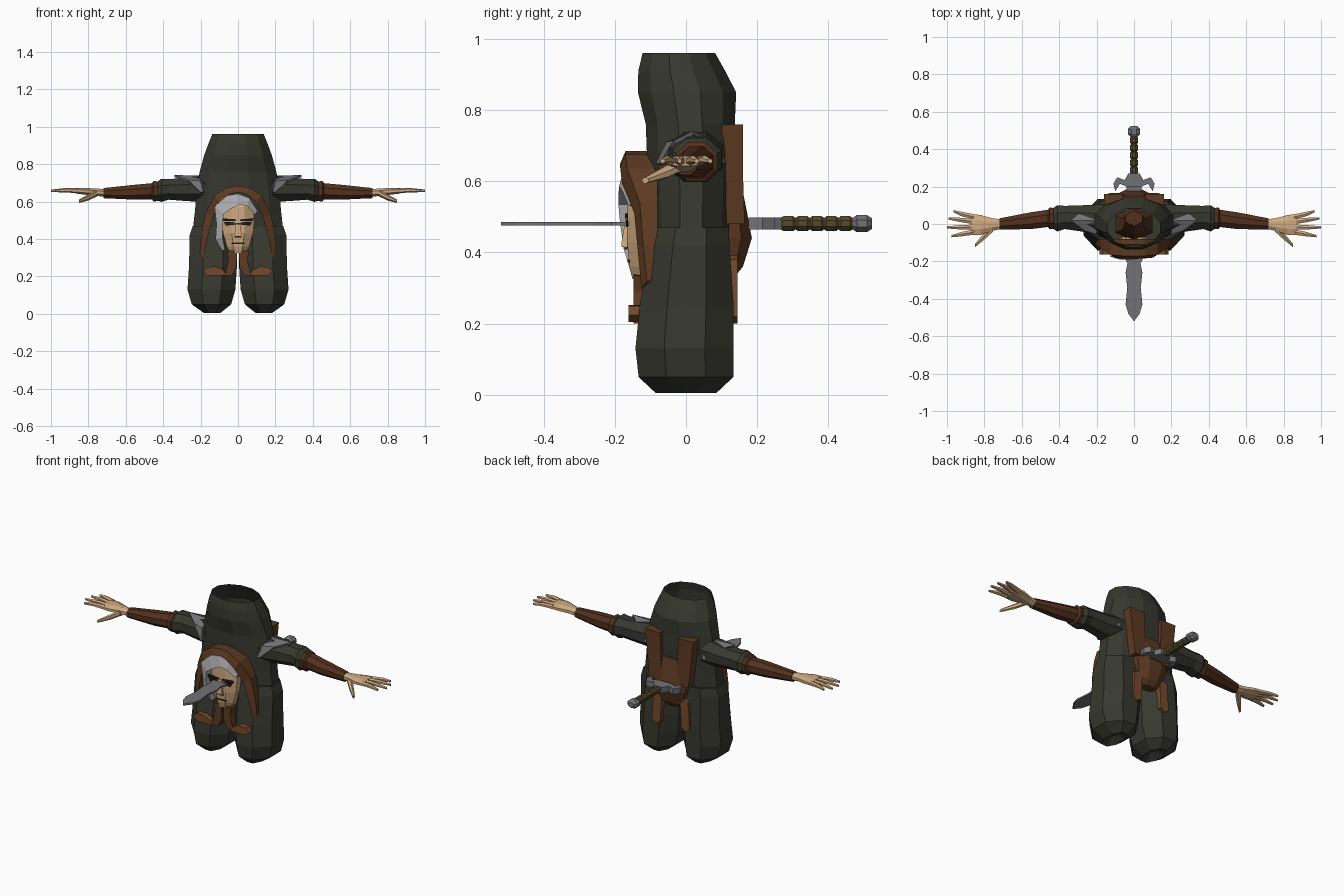
import bpy, bmesh, math
from mathutils import Vector


def material(name, *rgb):
    m = bpy.data.materials.new(name)
    m.diffuse_color = (*rgb, 1)
    return m


CLOTH = material("dark green cloth", .038, .04, .028)
HOOD = material("brown hood cloth", .11, .042, .016)
BRACER = material("dark brown leather", .085, .03, .013)
LEATHER = material("light brown leather", .18, .068, .025)
SKIN = material("skin", .62, .40, .22)
HAIR = material("pale grey hair", .42, .42, .44)
METAL = material("grey metal", .17, .17, .18)
GRIP = material("olive grip", .09, .068, .022)
DARK = material("near black", .015, .012, .01)


def finish(name, bm, mat):
    bmesh.ops.recalc_face_normals(bm, faces=bm.faces)
    me = bpy.data.meshes.new(name)
    bm.to_mesh(me)
    bm.free()
    me.materials.append(mat)
    ob = bpy.data.objects.new(name, me)
    bpy.context.collection.objects.link(ob)
    return ob


def skin_rings(name, rings, mat, cap0=True, cap1=True):
    """Bridge a list of equal point rings."""
    bm = bmesh.new()
    vs = [[bm.verts.new(p) for p in r] for r in rings]
    n = len(vs[0])
    for a, b in zip(vs, vs[1:]):
        for i in range(n):
            bm.faces.new((a[i], a[(i + 1) % n], b[(i + 1) % n], b[i]))
    if cap0:
        bm.faces.new(vs[0])
    if cap1:
        bm.faces.new(vs[-1])
    return finish(name, bm, mat)


def loft(name, rows, mat, axis="z", n=8, s=1, cap0=True, cap1=True):
    """Rows are x, y, z, radius a, radius b, measured across the axis."""
    a, b = {"z": ((1, 0, 0), (0, 1, 0)), "x": ((0, 1, 0), (0, 0, 1)),
            "y": ((1, 0, 0), (0, 0, 1))}[axis]
    a, b = Vector(a), Vector(b)
    rings = []
    for x, y, z, ra, rb in rows:
        ring = []
        for i in range(n):
            t = 2 * math.pi * (i + .5) / n
            k = 1 / math.cos(math.pi / n)
            p = Vector((x, y, z)) + a * ra * k * math.cos(t) + b * rb * k * math.sin(t)
            ring.append((p.x * s, p.y, p.z))
        rings.append(ring)
    return skin_rings(name, rings, mat, cap0, cap1)


def plate(name, pts, mat, lo, hi, flat="y", s=1):
    """Extrude an outline drawn in xz (flat y) or xy (flat z)."""
    def put(p, d):
        return (p[0] * s, d, p[1]) if flat == "y" else (p[0] * s, p[1], d)
    return skin_rings(name, [[put(p, lo) for p in pts], [put(p, hi) for p in pts]], mat)


def band(name, rows, mat, back):
    """Arched band; rows are outer x, z, inner x, z and front y."""
    return skin_rings(name, [[(a, back, b), (a, f + .015, b), (c, f, d), (c, back, d)]
                             for a, b, c, d, f in rows], mat)


# Open-topped torso
loft("torso", [(0, .015, .42, .245, .115), (0, .015, .55, .23, .12), (0, .015, .68, .22, .125),
               (0, .012, .76, .205, .125), (0, .003, .85, .18, .138), (0, -.012, .91, .158, .122),
               (0, -.02, .96, .138, .102)], CLOTH, n=12, cap0=False, cap1=False)
loft("inner_collar", [(0, 0, .60, .10, .08), (0, 0, .70, .06, .05), (0, .03, .78, .045, .035)], BRACER, n=6)

for s, side in ((-1, "left"), (1, "right")):
    # Leg
    loft(f"{side}_leg", [(.126, .015, .47, .116, .105), (.13, .01, .42, .128, .112),
                         (.134, .002, .25, .128, .132), (.142, -.004, .13, .128, .138),
                         (.142, 0, .05, .105, .133), (.138, 0, .005, .045, .085),
                         (.138, 0, .035, .01, .02)], CLOTH, s=s)
    # Sleeve, cuff and bracer
    loft(f"{side}_sleeve", [(.15, .02, .67, .085, .075), (.28, .03, .665, .07, .062),
                            (.37, .035, .665, .062, .055), (.41, .03, .66, .07, .062),
                            (.44, .03, .655, .05, .045)], CLOTH, "x", 8, s)
    loft(f"{side}_bracer", [(.425, .03, .655, .055, .052), (.452, .03, .655, .058, .055),
                            (.46, .03, .655, .046, .043), (.55, .018, .65, .045, .04),
                            (.72, 0, .645, .03, .027)], BRACER, "x", 8, s)
    # Hand and spread fingers
    loft(f"{side}_palm", [(.70, 0, .645, .024, .02), (.76, -.003, .65, .034, .02),
                          (.82, -.005, .655, .053, .018), (.87, -.003, .657, .056, .014)],
         SKIN, "x", 8, s)
    for i, (y0, x1, y1) in enumerate(((.038, .965, .068), (.012, .993, .03),
                                      (-.017, 1, -.018), (-.043, .975, -.065))):
        loft(f"{side}_finger_{i}", [(.855, y0, .657, .014, .012),
                                    (.92, (y0 + y1) / 2, .661, .012, .010),
                                    (x1, y1, .657, .006, .006)], SKIN, "x", 6, s)
    loft(f"{side}_thumb", [(.755, -.02, .645, .022, .016), (.80, -.065, .622, .018, .014),
                           (.85, -.115, .602, .009, .008)], SKIN, "x", 6, s)
    # Pointed shoulder guard
    bm = bmesh.new()
    arch = [(.185, -.085, .65), (.20, -.055, .71), (.205, .02, .738), (.20, .085, .71), (.185, .115, .65)]
    edge = [(.20, -.075, .65), (.265, -.035, .715), (.34, .02, .742), (.265, .075, .715), (.20, .105, .65)]
    va, ve = [[bm.verts.new((x * s, y, z)) for x, y, z in r] for r in (arch, edge)]
    for i in range(4):
        bm.faces.new((va[i], va[i + 1], ve[i + 1], ve[i]))
    guard = finish(f"{side}_shoulder_guard", bm, METAL)
    guard.modifiers.new("thickness", "SOLIDIFY").thickness = .012
    # Belt pouch
    plate(f"{side}_pouch", [(.06, .205), (.16, .205), (.185, .225), (.165, .25),
                            (.12, .252), (.08, .235)], LEATHER, -.162, -.10, s=s)
    # Scarf tail
    plate(f"{side}_scarf_tail", [(.005, .34), (.06, .335), (.05, .29), (.072, .20),
                                 (.03, .205), (.008, .25)], HOOD, -.147, -.10, s=s)
    # Tall strap and hanging flap on the back
    loft(f"{side}_back_strap", [(.09, .135, .48, .04, .03), (.10, .135, .62, .045, .025),
                                (.11, .13, .76, .05, .03)], HOOD, n=4, s=s)
    plate(f"{side}_back_flap", [(.06, .40), (.115, .38), (.125, .22), (.10, .20), (.07, .22)],
          LEATHER, .10, .145, s=s)
    # Eye, brow and cheek crease
    plate(f"{side}_eye", [(.018, .475), (.065, .472), (.075, .492), (.02, .49)], DARK, -.169, -.163, s=s)
    plate(f"{side}_brow", [(.01, .496), (.08, .495), (.085, .51), (.012, .505)], DARK, -.171, -.163, s=s)

# Back bag
loft("back_bag", [(0, .11, .33, .05, .025), (0, .125, .36, .075, .035), (0, .135, .44, .10, .05),
                  (0, .13, .52, .11, .04), (0, .115, .62, .11, .035)], HOOD, n=8)

# Hood arch
half = [(.205, .32, .185, .30, -.125), (.198, .42, .165, .40, -.135), (.175, .54, .135, .51, -.145),
        (.125, .635, .10, .595, -.18), (.06, .675, .045, .64, -.185)]
band("hood", [(-a, b, -c, d, f) for a, b, c, d, f in half] + [(0, .685, 0, .65, -.185)] + half[::-1],
     HOOD, -.08)

# Face
loft("face", [(0, -.11, .325, .042, .04), (0, -.11, .36, .06, .05), (0, -.11, .43, .08, .055),
              (0, -.11, .50, .088, .056), (0, -.11, .57, .08, .055), (0, -.10, .62, .05, .04)], SKIN, n=8)
loft("nose", [(0, -.165, .415, .02, .016), (0, -.165, .43, .018, .016), (0, -.163, .50, .008, .006)],
     SKIN, n=4)
plate("nostril_shadow", [(-.02, .408), (.02, .408), (.016, .416), (-.016, .416)], DARK, -.173, -.165)
plate("mouth", [(-.035, .372), (.035, .372), (.03, .38), (-.03, .38)], DARK, -.164, -.158)

# Hair swept to one side
band("hair", [(-.085, .335, -.07, .345, -.155), (-.12, .40, -.082, .41, -.175),
              (-.115, .48, -.083, .48, -.185), (-.125, .57, -.075, .535, -.19),
              (-.075, .63, -.04, .56, -.19), (0, .642, .01, .585, -.188),
              (.06, .62, .05, .575, -.18), (.105, .55, .09, .53, -.16)], HAIR, -.09)

# Sword through the body
blade = [(.04, .22), (.045, -.19), (.035, -.21), (.045, -.26), (.036, -.34), (.045, -.43), (.03, -.48)]
plate("blade", blade + [(0, -.52)] + [(-x, y) for x, y in blade[::-1]], METAL, .476, .486, "z")
guard = [(.03, .27), (.05, .235), (.09, .25), (.11, .215), (.10, .175), (.075, .215), (.04, .20)]
plate("crossguard", guard + [(-x, y) for x, y in guard[::-1]], METAL, .464, .498, "z")
grip = [(0, .265, .481, .016, .016)]
for i in range(5):
    y = .27 + i * .04
    grip += [(0, y + .005, .481, .021, .021), (0, y + .031, .481, .021, .021), (0, y + .038, .481, .016, .016)]
loft("sword_grip", grip, GRIP, "y", 8)
loft("pommel", [(0, .465, .481, .016, .014), (0, .48, .481, .032, .024), (0, .508, .481, .032, .024),
                (0, .523, .481, .018, .015)], METAL, "y", 8)
